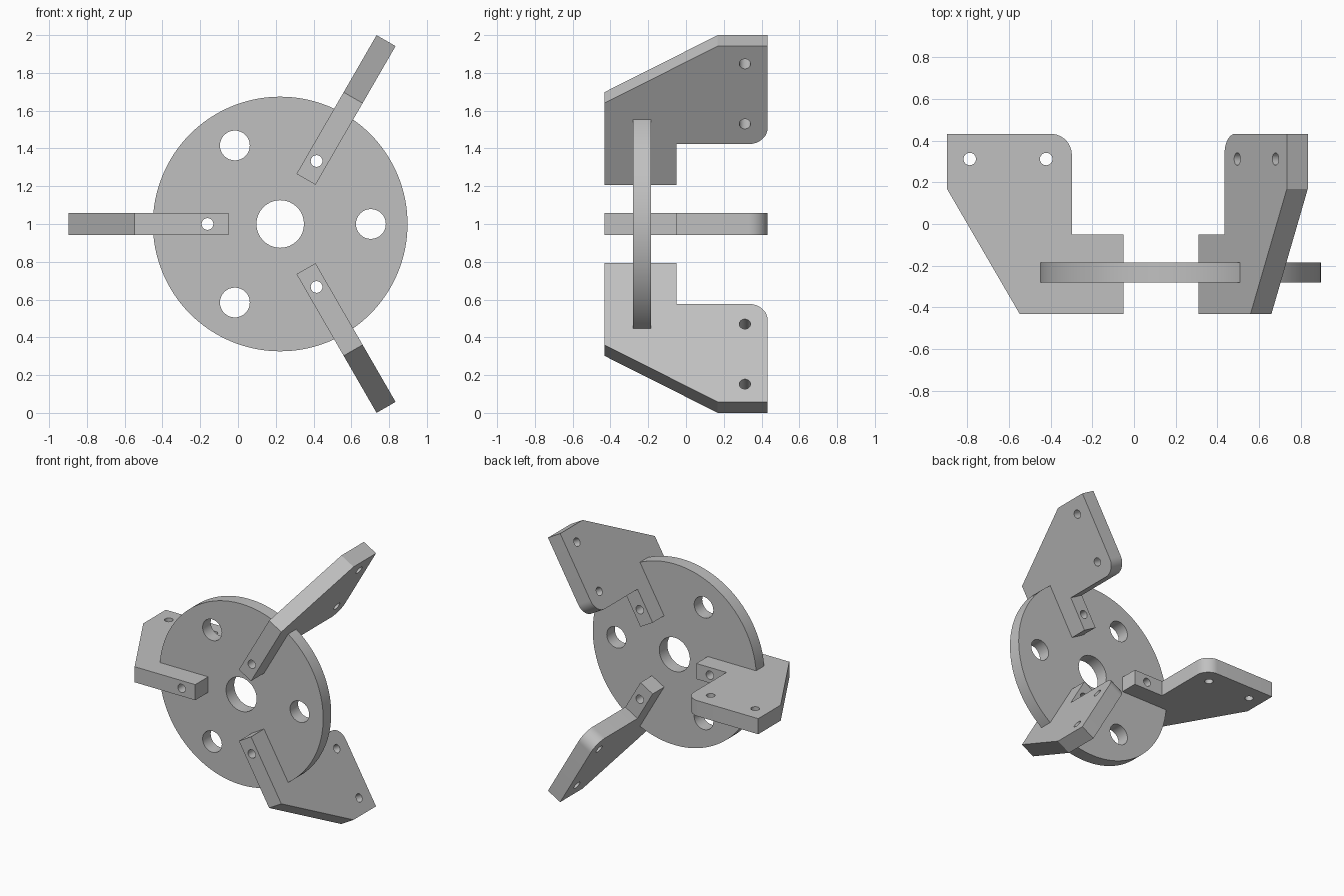
import bpy, bmesh, math
from mathutils import Matrix, Vector

cube = bpy.data.objects.get("Cube")
if cube:
    bpy.data.objects.remove(cube, do_unlink=True)

CENTRE = Vector((0.2235, 0, 1.0))   # hub axis, running along y
HALF = 0.058                        # half thickness of an arm
SPOKES = [math.radians(a) for a in (60, 180, 300)]
ALONG_Y = Matrix.Rotation(math.pi / 2, 4, 'X')

grey = bpy.data.materials.new("plain_grey")
grey.use_nodes = True
colour = (0.53, 0.53, 0.53, 1)
grey.diffuse_color = colour
grey.node_tree.nodes["Principled BSDF"].inputs["Base Color"].default_value = colour


def add_object(name, bm):
    bmesh.ops.recalc_face_normals(bm, faces=bm.faces)
    mesh = bpy.data.meshes.new(name)
    bm.to_mesh(mesh)
    bm.free()
    mesh.materials.append(grey)
    obj = bpy.data.objects.new(name, mesh)
    bpy.context.collection.objects.link(obj)
    return obj


def cylinder(name, radius, depth, centre, turn=Matrix(), sides=48):
    bm = bmesh.new()
    bmesh.ops.create_cone(bm, cap_ends=True, segments=sides, radius1=radius,
                          radius2=radius, depth=depth,
                          matrix=Matrix.Translation(centre) @ turn)
    return add_object(name, bm)


def select_only(obj):
    bpy.ops.object.select_all(action='DESELECT')
    obj.select_set(True)
    bpy.context.view_layer.objects.active = obj


def drill(obj, radius, centre, turn=Matrix()):
    cutter = cylinder("hole_cutter", radius, 2, centre, turn, 32)
    cutter.hide_render = True
    select_only(obj)
    mod = obj.modifiers.new("hole", 'BOOLEAN')
    mod.operation = 'DIFFERENCE'
    mod.solver = 'EXACT'
    mod.object = cutter
    bpy.ops.object.modifier_apply(modifier=mod.name)
    bpy.data.objects.remove(cutter, do_unlink=True)


def smooth(obj):
    select_only(obj)
    bpy.ops.object.shade_smooth_by_angle(angle=math.radians(30))


def radial(r, a, y=0):
    return Vector((r * math.cos(a), y, r * math.sin(a)))


# Round plate with hub hole, three large holes and the arm bolt holes
disc = cylinder("disc", 0.674, 0.095, (0, -0.2325, 0), ALONG_Y, 128)
drill(disc, 0.126, (0, 0, 0), ALONG_Y)
for a in SPOKES:
    drill(disc, 0.079, radial(0.48, a + math.pi), ALONG_Y)
    drill(disc, 0.031, radial(0.385, a), ALONG_Y)
disc.location = CENTRE
smooth(disc)

# Arm outline as (radius from hub, y), with one rounded inner corner
R = 0.10
corner = [(0.522 + R - R * math.cos(t), 0.4325 - R + R * math.sin(t))
          for t in (i * math.pi / 24 for i in range(13))]
outline = [(0.273, -0.4325), (0.273, -0.05), (0.522, -0.05), *corner,
           (1.121, 0.4325), (1.121, 0.168), (0.772, -0.4325)]
bm = bmesh.new()
face = bm.faces.new([bm.verts.new((r, y, -HALF)) for r, y in outline])
side = bmesh.ops.extrude_face_region(bm, geom=[face])["geom"]
bmesh.ops.translate(bm, vec=(0, 0, 2 * HALF),
                    verts=[v for v in side if isinstance(v, bmesh.types.BMVert)])
arm = add_object("upper_left_arm", bm)
drill(arm, 0.031, (0.385, 0, 0), ALONG_Y)
for r in (0.645, 1.012):
    drill(arm, 0.03, (r, 0.312, 0))
smooth(arm)

# Three arms spaced evenly round the hub
arms = [arm]
for name in ("right_arm", "lower_left_arm"):
    copy = bpy.data.objects.new(name, arm.data)
    bpy.context.collection.objects.link(copy)
    arms.append(copy)
for obj, a in zip(arms, SPOKES):
    obj.location = CENTRE
    obj.rotation_euler = (0, -a, 0)
